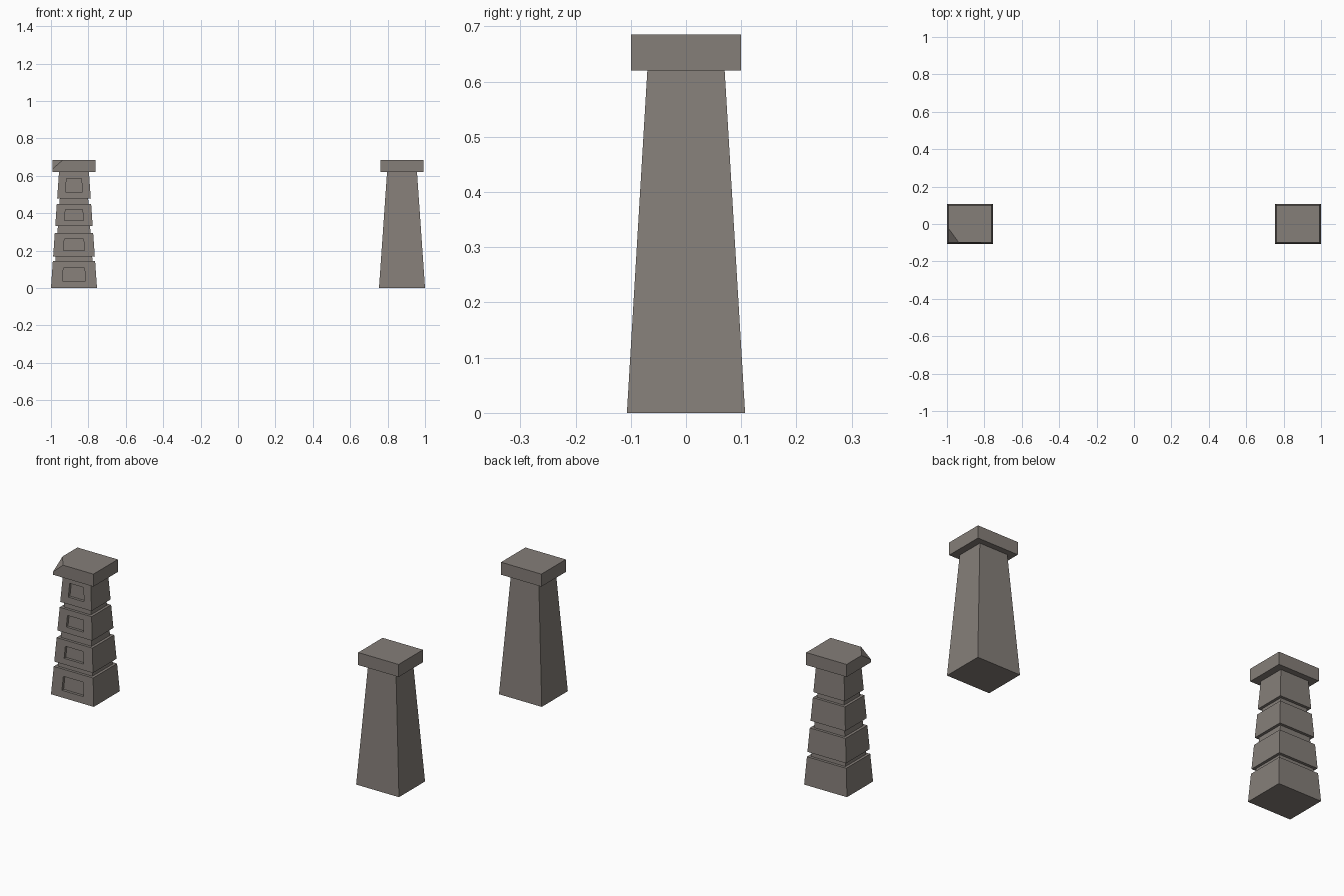
import bpy, bmesh
from mathutils import Vector

cube = bpy.data.objects.get("Cube")
if cube:
    bpy.data.objects.remove(cube, do_unlink=True)

stone = bpy.data.materials.new("grey_stone")
stone.use_nodes = True
stone.diffuse_color = (0.235, 0.21, 0.19, 1)
stone.node_tree.nodes["Principled BSDF"].inputs["Base Color"].default_value = stone.diffuse_color

SHAFT_H, TOP = 0.62, 0.685
CENTRE = 0.877


def half(z, inset=0.0):
    """Half width and half depth of the tapering shaft at a height."""
    t = z / SHAFT_H
    return 0.123 - 0.043 * t - inset, 0.107 - 0.037 * t - inset


def finish(bm, name, x):
    bmesh.ops.recalc_face_normals(bm, faces=bm.faces)
    mesh = bpy.data.meshes.new(name)
    bm.to_mesh(mesh)
    bm.free()
    mesh.materials.append(stone)
    obj = bpy.data.objects.new(name, mesh)
    obj.location.x = x
    bpy.context.collection.objects.link(obj)


def loft(rings):
    """Closed solid through rectangular rings of (z, half width, half depth)."""
    bm = bmesh.new()
    loops = [[bm.verts.new((sx * w, sy * d, z))
              for sx, sy in ((-1, -1), (1, -1), (1, 1), (-1, 1))]
             for z, w, d in rings]
    fronts = []
    for low, high in zip(loops, loops[1:]):
        for i in range(4):
            j = (i + 1) % 4
            face = bm.faces.new((low[i], low[j], high[j], high[i]))
            if i == 0:
                fronts.append(face)
    bm.faces.new(loops[0][::-1])
    bm.faces.new(loops[-1])
    return bm, fronts


# Plain shaft
bm, _ = loft([(z, *half(z)) for z in (0, SHAFT_H)])
finish(bm, "plain_shaft", CENTRE)

# Carved shaft: four blocks parted by grooves
blocks = [(0, 0.144), (0.169, 0.293), (0.33, 0.45), (0.478, SHAFT_H)]
rings = []
for low, high in blocks:
    if low:
        rings.append((low, *half(low, 0.014)))
    rings += [(low, *half(low)), (high, *half(high))]
    if high < SHAFT_H:
        rings.append((high, *half(high, 0.014)))
bm, fronts = loft(rings)

# Sunken panel at half size on the front of each block
for face in fronts[::4]:
    mid = face.calc_center_median()
    bmesh.ops.inset_individual(bm, faces=[face], thickness=0.02)
    outer = [max((f for f in v.link_faces), key=lambda f: f.calc_area()) for v in face.verts]
    low, high = blocks[fronts[::4].index(face)]
    for v in face.verts:
        z = low if v.co.z < mid.z else high
        w, d = half(z)
        corner = Vector((w if v.co.x > 0 else -w, -d, z))
        v.co = mid + (corner - mid) * 0.5
    result = bmesh.ops.extrude_discrete_faces(bm, faces=[face])
    floor = result["faces"][0]
    walls = [(e.verts[0], e.verts[1]) for e in floor.edges]
    bmesh.ops.translate(bm, verts=floor.verts, vec=(0, 0.014, 0))
finish(bm, "carved_shaft", -CENTRE)

# Plain cap
CAP_W, CAP_D = 0.116, 0.1
cap_rings = [(SHAFT_H, CAP_W, CAP_D), (TOP, CAP_W, CAP_D)]
bm, _ = loft(cap_rings)
finish(bm, "plain_cap", CENTRE)

# Cap with a chipped front corner
bm, _ = loft(cap_rings)
a = Vector((-CAP_W + 0.057, -CAP_D, TOP))
b = Vector((-CAP_W, -CAP_D + 0.078, TOP))
c = Vector((-CAP_W, -CAP_D, TOP - 0.05))
normal = (b - a).cross(c - a)
if normal.x > 0:
    normal.negate()
cut = bmesh.ops.bisect_plane(bm, geom=bm.verts[:] + bm.edges[:] + bm.faces[:],
                             plane_co=a, plane_no=normal, clear_outer=True)
bmesh.ops.holes_fill(bm, edges=[e for e in bm.edges if e.is_boundary])
finish(bm, "chipped_cap", -CENTRE)
